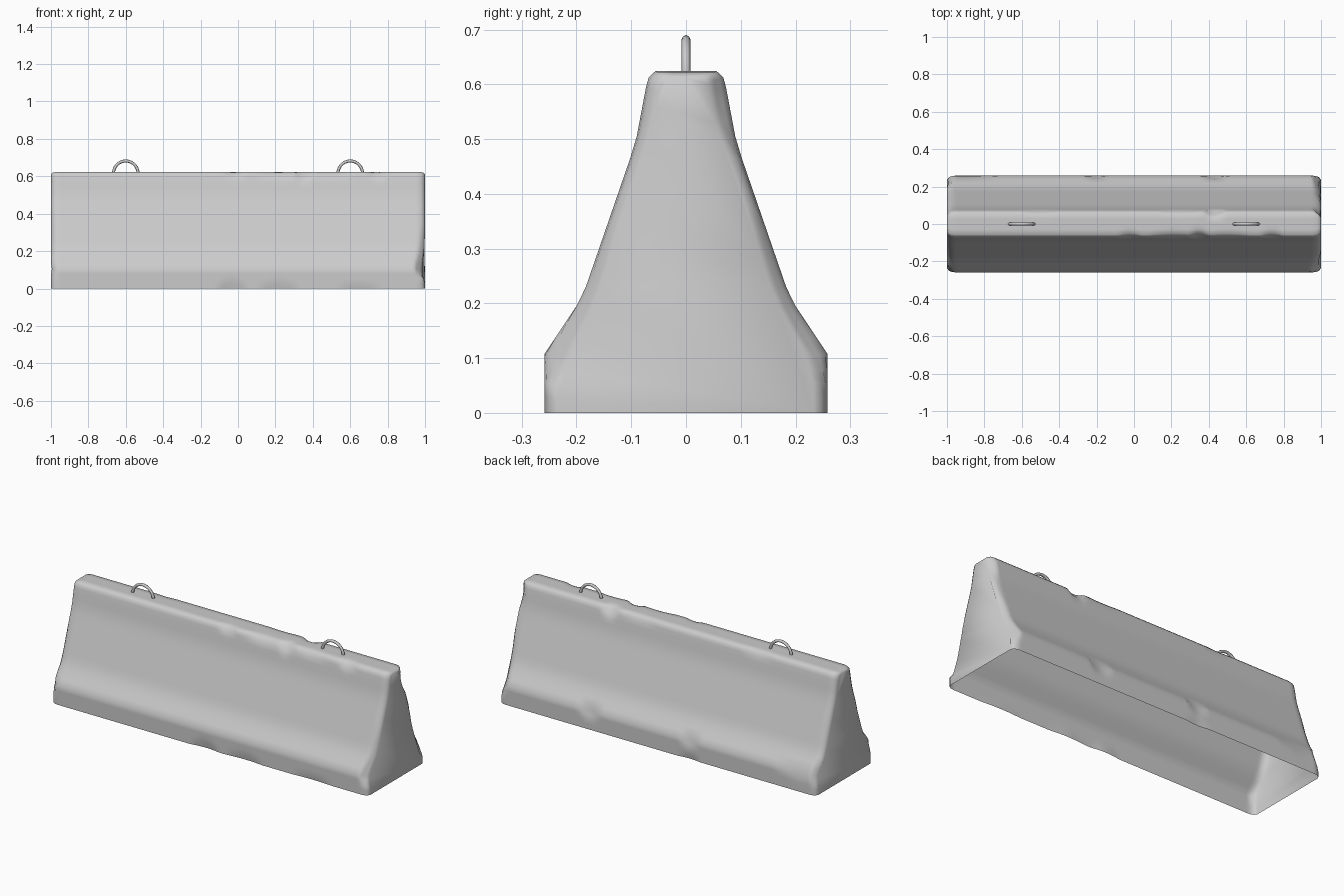
import bpy, bmesh, math
from mathutils import Vector

cube = bpy.data.objects.get("Cube")
if cube:
    bpy.data.objects.remove(cube)


def material(name, value):
    m = bpy.data.materials.new(name)
    m.use_nodes = True
    colour = (value, value, value, 1)
    m.diffuse_color = colour
    m.node_tree.nodes["Principled BSDF"].inputs["Base Color"].default_value = colour
    return m


concrete = material("light grey concrete", 0.6)

# Half profile of the barrier, mirrored and subdivided
half = [(0.258, 0), (0.258, 0.108), (0.2, 0.195), (0.183, 0.23), (0.102, 0.465),
        (0.09, 0.505), (0.073, 0.595), (0.068, 0.613), (0.056, 0.624)]
corners = half + [(-y, z) for y, z in reversed(half)]
profile = []
for (y0, z0), (y1, z1) in zip(corners, corners[1:]):
    n = max(1, round(math.hypot(y1 - y0, z1 - z0) / 0.03))
    profile += [(y0 + (y1 - y0) * i / n, z0 + (z1 - z0) * i / n) for i in range(n)]
profile.append(corners[-1])
TOP = half[-1][1]


def section(x, inset):
    ring = []
    for y, z in profile:
        width = 0.06 if z > 0.62 else max(abs(y), 0.06)
        z_in = z - 0.5 * inset * max(0, (z - 0.5) / (TOP - 0.5))
        ring.append(Vector((x, y * (1 - inset / width), z_in)))
    return ring


# Rounded ends with evenly spaced sections between them
ends = [(1, 0.024), (0.992, 0.01), (0.978, 0.003)]
steps = 130
stations = [(-x, e) for x, e in ends]
stations += [(-0.96 + 1.92 * i / steps, 0) for i in range(steps + 1)]
stations += list(reversed(ends))

# Hollow shell: walls, top and end caps, open underneath
bm = bmesh.new()
rings = [[bm.verts.new(p) for p in section(x, e)] for x, e in stations]
for a, b in zip(rings, rings[1:]):
    for i in range(len(a) - 1):
        bm.faces.new((a[i], b[i], b[i + 1], a[i + 1]))
bm.faces.new(rings[0])
bm.faces.new(list(reversed(rings[-1])))
bmesh.ops.recalc_face_normals(bm, faces=bm.faces)


def chip(point, normal, radius, depth):
    """Wear a shallow scoop into the surface around a point."""
    p, n = Vector(point), Vector(normal).normalized()
    for v in bm.verts:
        d = v.co - p
        if d.length < 2 * radius:
            over = d.dot(n) + depth * (1 - (d.length / radius) ** 2)
            if over > 0:
                on_ground = v.co.z < 0.001
                v.co -= n * over
                v.co.z = 0 if on_ground else max(0, v.co.z)


# Broken top edges: x, side, radius, depth
for x, side, r, d in [(-0.02, -1, 0.06, 0.01), (0.22, -1, 0.14, 0.009),
                      (0.35, -1, 0.06, 0.018), (0.5, -1, 0.12, 0.007),
                      (0.74, -1, 0.06, 0.012), (-0.5, 1, 0.1, 0.005),
                      (0.25, 1, 0.12, 0.005), (0.43, 1, 0.06, 0.02)]:
    chip((x, side * 0.068, 0.613), (0, side, 0.8), r, d)

# Worn lower shoulders
for x, side, r, d in [(-0.2, 1, 0.06, 0.012), (0.43, 1, 0.07, 0.014),
                      (-0.9, 1, 0.15, 0.008)]:
    chip((x, side * 0.258, 0.1), (0, side, 0.3), r, d)

# Worn bottom edges
for x, side, r, d in [(-0.03, -1, 0.08, 0.008), (0.22, -1, 0.1, 0.006),
                      (-0.2, 1, 0.06, 0.006), (0.65, -1, 0.1, 0.004)]:
    chip((x, side * 0.258, 0.01), (0, side, -0.2), r, d)

# Chipped upright edges: end, side, y, z, radius, depth
for end, side, y, z, r, d in [(1, 1, 0.075, 0.56, 0.1, 0.018),
                              (1, 1, 0.15, 0.33, 0.16, 0.012),
                              (1, 1, 0.25, 0.06, 0.08, 0.006),
                              (1, -1, 0.15, 0.32, 0.14, 0.006),
                              (-1, -1, 0.25, 0.11, 0.08, 0.012),
                              (-1, -1, 0.12, 0.42, 0.12, 0.005),
                              (-1, 1, 0.13, 0.4, 0.12, 0.006),
                              (-1, 1, 0.22, 0.16, 0.1, 0.01)]:
    chip((end * 0.99, side * y, z), (end, side, 0.2), r, d)

mesh = bpy.data.meshes.new("barrier_block")
bm.to_mesh(mesh)
bm.free()
block = bpy.data.objects.new("barrier_block", mesh)
bpy.context.collection.objects.link(block)
mesh.materials.append(concrete)
bpy.ops.object.select_all(action="DESELECT")
block.select_set(True)
bpy.context.view_layer.objects.active = block
bpy.ops.object.shade_smooth_by_angle(angle=math.radians(65))

# Two lifting loops, arched rods set into the top
for name, cx in (("lifting_loop_right", -0.6), ("lifting_loop_left", 0.6)):
    curve = bpy.data.curves.new(name, "CURVE")
    curve.dimensions = "3D"
    curve.bevel_depth = 0.008
    curve.bevel_resolution = 2
    spline = curve.splines.new("POLY")
    count = 20
    spline.points.add(count)
    for i, p in enumerate(spline.points):
        a = math.pi * i / count
        p.co = (cx + 0.066 * math.cos(a), 0, 0.614 + 0.068 * math.sin(a), 1)
    curve.materials.append(concrete)
    bpy.context.collection.objects.link(bpy.data.objects.new(name, curve))
